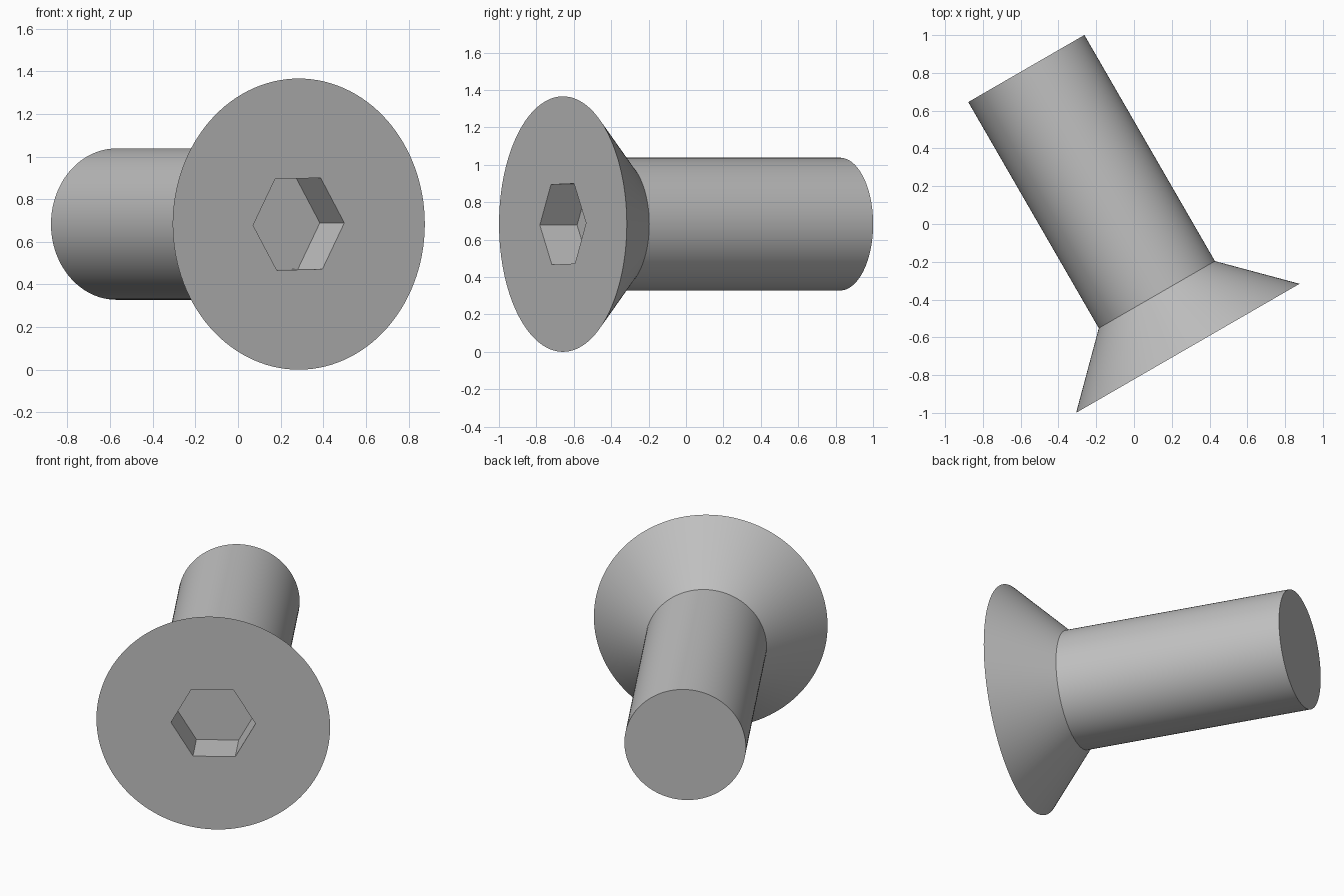
import bpy, bmesh
from math import cos, sin, pi, radians
from mathutils import Matrix

cube = bpy.data.objects.get("Cube")
if cube:
    bpy.data.objects.remove(cube, do_unlink=True)

STEPS = 120
HEAD_R, SHANK_R, HEX_R = 0.683, 0.355, 0.247
HEAD_H, LENGTH, SOCKET_DEPTH = 0.328, 1.71, 0.23
HEX_TURN = radians(1.3)

steel = bpy.data.materials.new("steel_grey")
steel.use_nodes = True
colour = (0.53, 0.53, 0.53, 1)
steel.diffuse_color = colour
steel.node_tree.nodes["Principled BSDF"].inputs["Base Color"].default_value = colour

bm = bmesh.new()


def ring(radius, z, hexagon=False):
    """Ring of points, round or following a hexagon's outline."""
    verts = []
    for i in range(STEPS):
        a = 2 * pi * i / STEPS
        r, turn = radius, 0
        if hexagon:
            r *= cos(pi / 6) / cos(a % (pi / 3) - pi / 6)
            turn = HEX_TURN
        verts.append(bm.verts.new((r * cos(a + turn), r * sin(a + turn), z)))
    return verts


# Socket floor, socket rim, head rim, neck and shank end
rings = [
    ring(HEX_R, -SOCKET_DEPTH, True),
    ring(HEX_R, 0, True),
    ring(HEAD_R, 0),
    ring(SHANK_R, -HEAD_H),
    ring(SHANK_R, -LENGTH),
]
for a, b in zip(rings, rings[1:]):
    for i in range(STEPS):
        j = (i + 1) % STEPS
        bm.faces.new((a[i], a[j], b[j], b[i]))
bm.faces.new(rings[0])
bm.faces.new(rings[-1])
bmesh.ops.recalc_face_normals(bm, faces=bm.faces)

# Lay the screw down, head forward and turned to its left
bm.transform(Matrix.Translation((0.285, -0.658, HEAD_R))
             @ Matrix.Rotation(radians(30), 4, "Z")
             @ Matrix.Rotation(radians(90), 4, "X"))

mesh = bpy.data.meshes.new("countersunk_screw")
bm.to_mesh(mesh)
bm.free()
mesh.materials.append(steel)
screw = bpy.data.objects.new("countersunk_screw", mesh)
bpy.context.collection.objects.link(screw)

bpy.ops.object.select_all(action="DESELECT")
screw.select_set(True)
bpy.context.view_layer.objects.active = screw
bpy.ops.object.shade_smooth_by_angle(angle=radians(30))
